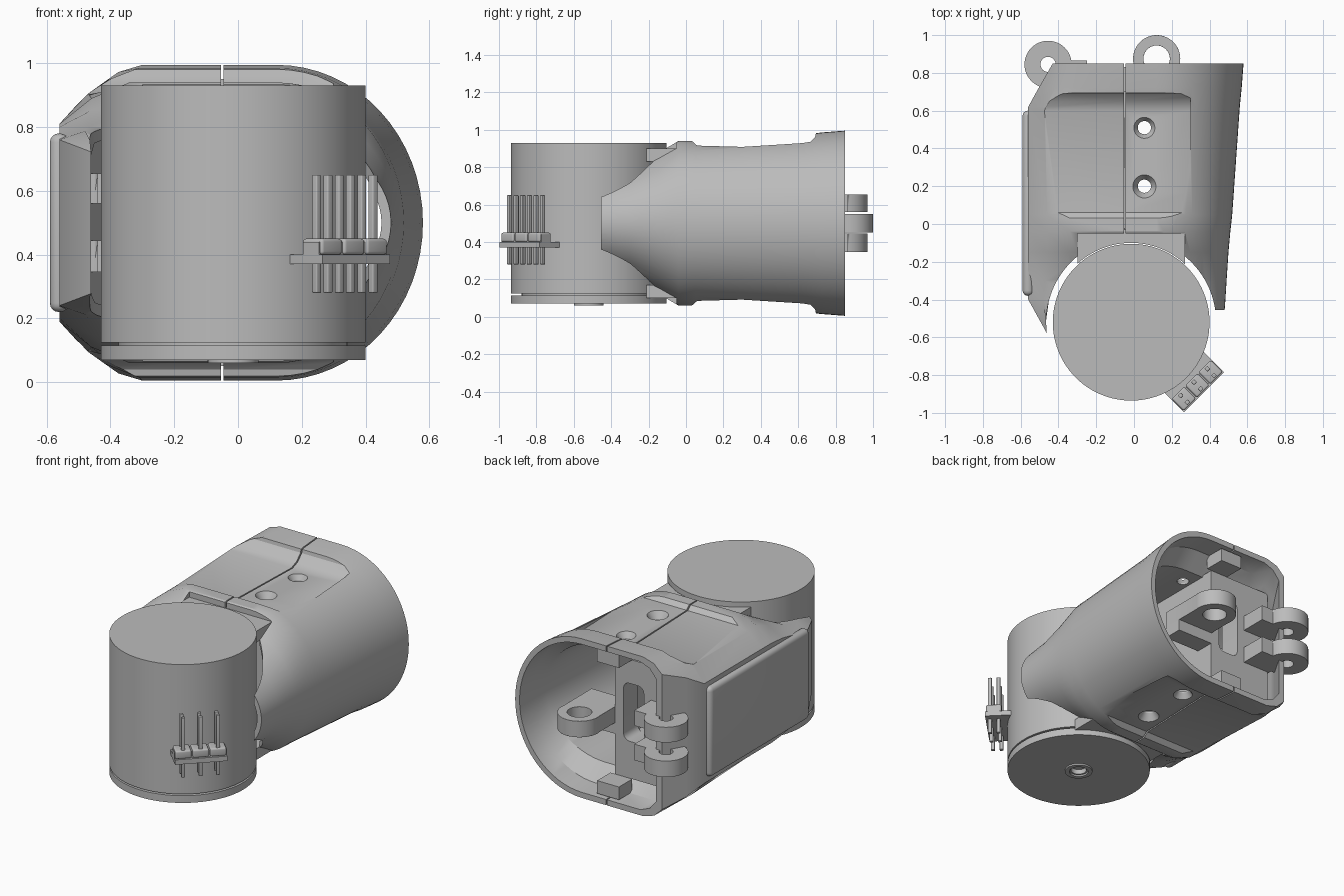
import bpy, bmesh, math
from mathutils import Matrix, Vector

default = bpy.data.objects.get("Cube")
if default:
    bpy.data.objects.remove(default)

grey = bpy.data.materials.new("mid grey")
grey.use_nodes = True
COLOUR = (0.5, 0.5, 0.5, 1)
grey.diffuse_color = COLOUR
grey.node_tree.nodes["Principled BSDF"].inputs["Base Color"].default_value = COLOUR

AXIS = Vector((-0.015, -0.52, 0))     # motor axis


def finish(name, bm):
    bmesh.ops.recalc_face_normals(bm, faces=bm.faces)
    mesh = bpy.data.meshes.new(name)
    bm.to_mesh(mesh)
    bm.free()
    mesh.materials.append(grey)
    obj = bpy.data.objects.new(name, mesh)
    bpy.context.collection.objects.link(obj)
    return obj


def box(name, x, y, z, bevel=0):
    bm = bmesh.new()
    bmesh.ops.create_cube(bm, size=1)
    for v in bm.verts:
        v.co = [(r[0] + r[1]) / 2 + c * (r[1] - r[0]) for r, c in zip((x, y, z), v.co)]
    if bevel:
        bmesh.ops.bevel(bm, geom=bm.edges[:], offset=bevel, segments=4,
                        profile=0.5, affect='EDGES')
    return finish(name, bm)


def cyl(name, x, y, z, r, r_top=None, n=48):
    bm = bmesh.new()
    bmesh.ops.create_cone(bm, cap_ends=True, segments=n, radius1=r,
                          radius2=r if r_top is None else r_top, depth=z[1] - z[0],
                          matrix=Matrix.Translation((x, y, (z[0] + z[1]) / 2)))
    return finish(name, bm)


def loft(name, rings):
    bm = bmesh.new()
    loops = [[bm.verts.new(p) for p in ring] for ring in rings]
    n = len(loops[0])
    for a, b in zip(loops, loops[1:]):
        for i in range(n):
            bm.faces.new((a[i], a[(i + 1) % n], b[(i + 1) % n], b[i]))
    bm.faces.new(loops[0])
    bm.faces.new(loops[-1])
    return finish(name, bm)


def combine(obj, others, operation='DIFFERENCE'):
    for other in others:
        mod = obj.modifiers.new("combine", 'BOOLEAN')
        mod.operation, mod.object, mod.solver = operation, other, 'EXACT'
    graph = bpy.context.evaluated_depsgraph_get()
    graph.update()
    mesh = bpy.data.meshes.new_from_object(obj.evaluated_get(graph))
    obj.modifiers.clear()
    obj.data = mesh
    for other in others:
        bpy.data.objects.remove(other)
    return obj


def section(y, xr, xl, xs, h, zc):
    """Flat top, elliptical right side, chamfered flat left side."""
    arc = [math.pi / 2 - math.pi * i / 32 for i in range(33)]
    ring = [(0.12 + (xr - 0.12) * math.cos(a), h * math.sin(a)) for a in arc]
    mid = (xs + xl) / 2 - 0.01, (h + zc) / 2 + 0.015
    ring += [(xs, -h), (mid[0], -mid[1]), (xl, -zc), (xl, zc), mid, (xs, h)]
    return [(x, y, 0.5 + z) for x, z in ring]


# Housing stations: y, right edge, left edge, flat start, half height, wall half height
STATIONS = [
    (0.85, 0.58, -0.43, -0.30, 0.495, 0.42),
    (0.72, 0.57, -0.505, -0.31, 0.485, 0.37),
    (0.62, 0.56, -0.56, -0.36, 0.47, 0.31),
    (0.05, 0.52, -0.56, -0.34, 0.44, 0.31),
    (-0.04, 0.51, -0.56, -0.34, 0.44, 0.31),
    (-0.15, 0.50, -0.56, -0.34, 0.375, 0.30),
    (-0.30, 0.49, -0.56, -0.36, 0.30, 0.27),
    (-0.40, 0.484, -0.56, -0.38, 0.285, 0.26),
    (-0.59, 0.47, -0.455, -0.40, 0.26, 0.22)]

housing = loft("housing", [section(*s) for s in STATIONS])
inner = [(y, xr - 0.03, xl + 0.04, xs + 0.02,
          h - 0.035 if y > 0.7 else min(h - 0.035, 0.36), zc - 0.04)
         for y, xr, xl, xs, h, zc in STATIONS]
inner = [(0.9,) + inner[0][1:]] + inner + [(-0.65,) + inner[-1][1:]]
cutters = [loft("cavity", [section(*s) for s in inner])]

# Sunken panels, seams and screw holes above and below
PANEL = [(0.02, 0.45), (0.06, 0.415), (0.6, 0.4), (0.65, 0.42), (0.69, 0.46), (0.72, 0.6), (0.02, 0.6)]
for s in (1, -1):
    cutters.append(loft("panel_cut", [[(x, y, 0.5 + s * z) for y, z in PANEL] for x in (-0.7, 0.3)]))
    z = sorted((0.5 + s * 0.3, 0.5 + s * 0.6))
    cutters.append(box("seam_cut", (-0.053, -0.045), (-0.2, 0.95), z))
    for y in (0.2, 0.51):
        z = sorted((0.5 + s * 0.37, 0.5 + s * 0.425))
        radii = (0.035, 0.07) if s > 0 else (0.07, 0.035)
        cutters.append(cyl("countersink", 0.055, y, z, *radii, n=32))
        z = sorted((0.5 + s * 0.3, 0.5 + s * 0.39))
        cutters.append(cyl("screw_hole", 0.055, y, z, 0.035, n=32))

# Clearance for the motor and the arm ends
cutters += [cyl("motor_clearance", AXIS.x, AXIS.y, (-0.2, 1.2), 0.45, n=96),
            box("front_notch", (-0.3, 0.27), (-0.6, -0.05), (-0.2, 1.2)),
            box("arm_trim", (0.2, 0.8), (-0.8, -0.455), (-0.2, 1.2))]
combine(housing, cutters)

side_pad = box("side_pad", (-0.59, -0.53), (-0.38, 0.6), (0.22, 0.78), 0.028)

# Motor
motor = cyl("motor_body", AXIS.x, AXIS.y, (0.125, 0.93), 0.415, n=96)
cyl("motor_neck", AXIS.x, AXIS.y, (0.11, 0.13), 0.36)
cap = cyl("motor_cap", AXIS.x, AXIS.y, (0.07, 0.115), 0.415, n=96)
combine(cap, [cyl("bore", AXIS.x, AXIS.y, (0.0, 0.1), 0.045)])
hub = cyl("motor_hub", AXIS.x, AXIS.y, (0.06, 0.08), 0.08)
combine(hub, [cyl("bore", AXIS.x, AXIS.y, (0.0, 0.1), 0.055)])

# Motor bracket tucked behind the motor
for name, z in (("upper_bracket", (0.83, 0.9)), ("lower_bracket", (0.1, 0.17))):
    bracket = box(name, (-0.3, 0.27), (-0.22, -0.03), z)
    combine(bracket, [cyl("round", AXIS.x, AXIS.y, (0, 1), 0.42, n=96)])
box("bulkhead", (-0.4, 0.27), (-0.06, -0.02), (0.14, 0.86))

# Mounting block inside the rear opening
block = box("mounting_block", (-0.43, 0.0), (0.56, 0.7), (0.13, 0.87))
combine(block, [box("pocket", (-0.2, -0.06), (0.4, 0.8), (0.36, 0.72), 0.04)])
box("block_floor", (-0.43, 0.0), (0.3, 0.56), (0.3, 0.36))
box("block_rib", (-0.05, 0.0), (-0.03, 0.56), (0.13, 0.87))
for name, z in (("upper_lip", (0.87, 0.95)), ("lower_lip", (0.05, 0.13))):
    box(name, (-0.12, 0.03), (0.7, 0.83), z)


def lug(name, x, y, z, hole, arm_x, arm_y):
    obj = cyl(name, x, y, z, 0.125)
    combine(obj, [box("arm", arm_x, arm_y, z)], 'UNION')
    combine(obj, [cyl("hole", x, y, (z[0] - 0.1, z[1] + 0.1), hole, n=32)])
    mod = obj.modifiers.new("edge", 'BEVEL')
    mod.width, mod.segments, mod.limit_method = 0.012, 2, 'ANGLE'


lug("wide_lug", 0.12, 0.875, (0.45, 0.55), 0.07, (-0.003, 0.243), (0.58, 0.875))
box("wide_lug_web", (-0.05, 0.243), (0.58, 0.7), (0.38, 0.55))
for name, z in (("upper_lug", (0.56, 0.655)), ("lower_lug", (0.345, 0.445))):
    lug(name, -0.455, 0.845, z, 0.04, (-0.44, -0.25), (0.69, 0.865))

# Pin connector on the motor side, set at an angle
parts = [box("connector_board", (-0.15, 0.15), (-0.05, 0.105), (0.37, 0.4))]
for i in (-1, 0, 1):
    x = i * 0.1
    parts.append(box("connector_block", (x - 0.046, x + 0.046), (-0.045, 0.045), (0.4, 0.45), 0.01))
    for y in (-0.025, 0.025):
        parts.append(box("pin", (x - 0.011, x + 0.011), (y - 0.011, y + 0.011), (0.28, 0.65), 0.004))
parts.append(box("connector_base", (-0.15, 0.15), (-0.035, 0.035), (0.4, 0.44)))
place = Matrix.Translation((0.335, -0.855, 0)) @ Matrix.Rotation(math.radians(45), 4, 'Z')
for part in parts:
    part.data.transform(place)

# Smooth curved surfaces, keep edges sharp
bpy.ops.object.select_all(action='DESELECT')
for obj in bpy.context.collection.objects:
    if obj.type == 'MESH' and grey.name in obj.data.materials:
        obj.select_set(True)
        bpy.context.view_layer.objects.active = obj
bpy.ops.object.shade_smooth_by_angle(angle=math.radians(30))
